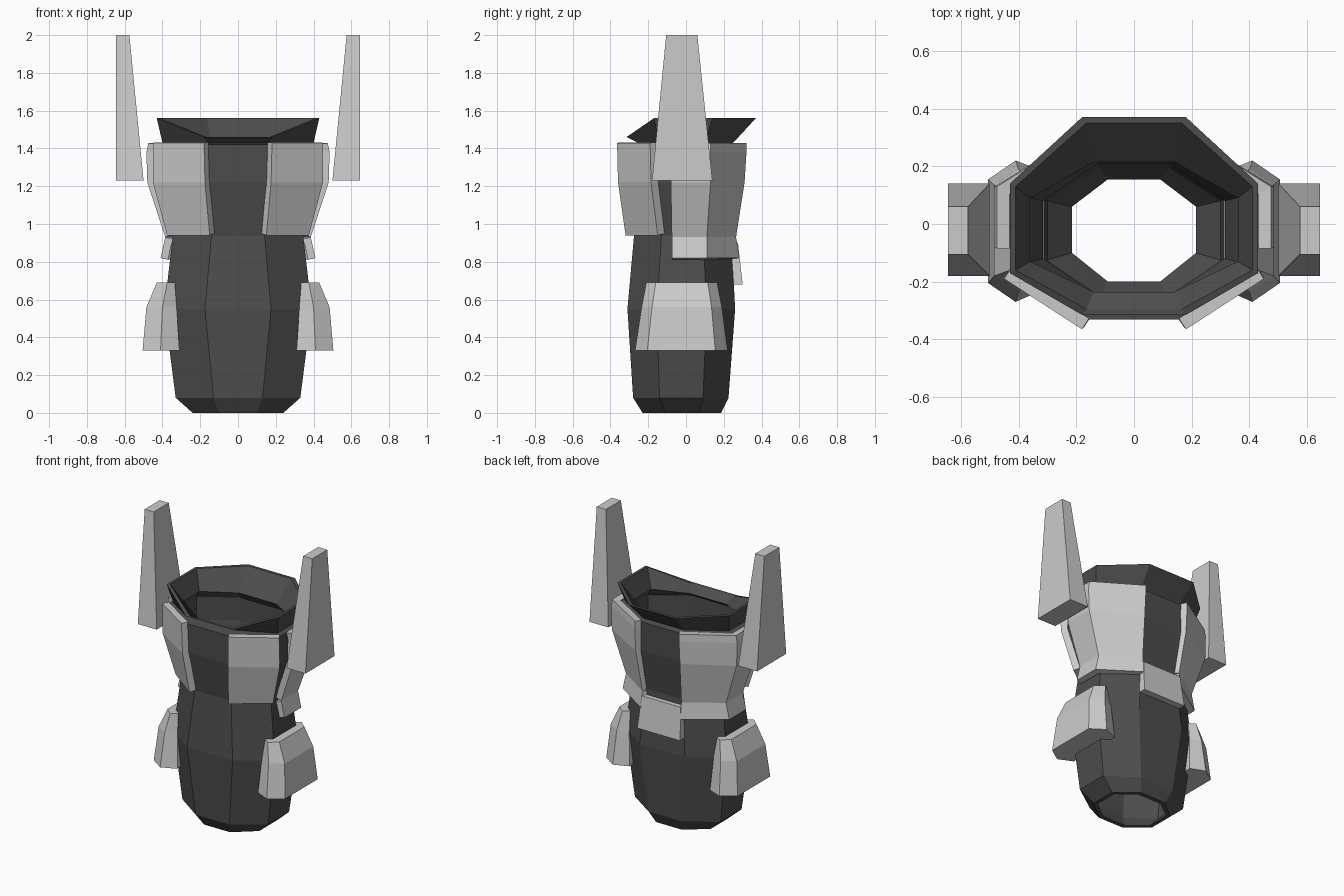
import bpy, bmesh
from mathutils import Vector

if "Cube" in bpy.data.objects:
    bpy.data.objects.remove(bpy.data.objects["Cube"])

dark = bpy.data.materials.new("dark_shell")
dark.diffuse_color = (0.075, 0.075, 0.075, 1)
dark.use_nodes = True
dark.node_tree.nodes["Principled BSDF"].inputs["Base Color"].default_value = dark.diffuse_color


def make_object(name, bm):
    me = bpy.data.meshes.new(name)
    bm.to_mesh(me)
    bm.free()
    ob = bpy.data.objects.new(name, me)
    bpy.context.collection.objects.link(ob)
    return ob


def mirror(ob):
    ob.modifiers.new("mirror", 'MIRROR').use_axis[0] = True


def loft(name, rings, loop=False):
    """Closed solid through rings; loop joins last ring to first instead of capping."""
    bm = bmesh.new()
    vs = [[bm.verts.new(p) for p in r] for r in rings]
    n = len(vs[0])
    pairs = list(zip(vs, vs[1:])) + ([(vs[-1], vs[0])] if loop else [])
    for a, b in pairs:
        for i in range(n):
            j = (i + 1) % n
            bm.faces.new((a[i], a[j], b[j], b[i]))
    if not loop:
        bm.faces.new(vs[0])
        bm.faces.new(vs[-1])
    bmesh.ops.recalc_face_normals(bm, faces=bm.faces)
    return make_object(name, bm)


def panel(name, rows, thick):
    """Armour sheet through rows of points, thickened inwards and mirrored."""
    bm = bmesh.new()
    vs = [[bm.verts.new(p) for p in r] for r in rows]
    for a, b in zip(vs, vs[1:]):
        for i in range(len(a) - 1):
            bm.faces.new((a[i], a[i + 1], b[i + 1], b[i]))
    bm.normal_update()
    for f in bm.faces:
        c = f.calc_center_median()
        if f.normal.dot(Vector((c.x, c.y, 0))) < 0:
            f.normal_flip()
    ob = make_object(name, bm)
    mirror(ob)
    s = ob.modifiers.new("thickness", 'SOLIDIFY')
    s.thickness, s.offset = thick, -1
    s.use_even_offset = True
    return ob


def octagon(z, x, xf, yf, ysf, ysb, yb, zf=None):
    zf = z if zf is None else zf
    half = [(xf, yf, zf), (x, ysf, z), (x, ysb, z), (xf, yb, z)]
    return half + [(-px, py, pz) for px, py, pz in reversed(half)]


# hollow torso shell: outside going up, over the collar, inside going down
body = loft("torso_shell", [
    octagon(0.00, .24, .10, -.23, -.11, .07, .185),
    octagon(0.08, .33, .13, -.28, -.14, .09, .225),
    octagon(0.55, .39, .175, -.31, -.155, .11, .26),
    octagon(0.94, .345, .14, -.275, -.13, .09, .24),
    octagon(1.22, .42, .175, -.325, -.16, .11, .28),
    octagon(1.42, .43, .18, -.33, -.16, .12, .285),
    octagon(1.43, .40, .155, -.255, -.14, .10, .25),
    octagon(1.56, .43, .18, -.315, -.17, .14, .37, 1.46),
    octagon(1.56, .41, .165, -.295, -.16, .13, .35, 1.46),
    octagon(1.43, .36, .14, -.235, -.13, .09, .215, 1.42),
    octagon(1.38, .39, .16, -.29, -.14, .10, .25),
    octagon(1.22, .39, .16, -.29, -.14, .10, .25),
    octagon(0.94, .315, .125, -.245, -.12, .08, .21),
    octagon(0.55, .36, .16, -.28, -.14, .10, .23),
    octagon(0.09, .30, .12, -.25, -.125, .08, .195),
    octagon(0.00, .215, .09, -.20, -.10, .06, .155),
], loop=True)
body.data.materials.append(dark)

# front chest plates
panel("chest_plate", [
    [(.18, -.365, 1.43), (.45, -.19, 1.43)],
    [(.175, -.36, 1.22), (.45, -.185, 1.22)],
    [(.15, -.32, .94), (.375, -.15, .94)],
], .045)

# plates wrapping each side towards the back
panel("side_back_plate", [
    [(.475, -.085, 1.43), (.475, .13, 1.43), (.17, .32, 1.43)],
    [(.485, -.08, 1.38), (.485, .13, 1.38), (.17, .32, 1.38)],
    [(.48, -.08, 1.22), (.48, .13, 1.22), (.17, .31, 1.22)],
    [(.385, -.075, .93), (.385, .11, .93), (.15, .265, .93)],
], .045)

# belt below the side plates
panel("waist_belt", [
    [(.385, -.075, .93), (.385, .11, .93), (.15, .265, .93)],
    [(.41, -.075, .82), (.41, .11, .82), (.15, .285, .82)],
], .04)

# flap at the centre of the back
loft("back_flap", [
    [(-.15, .215, .90), (.15, .215, .90), (.15, .275, .90), (-.15, .275, .90)],
    [(-.165, .235, .68), (.165, .235, .68), (.165, .30, .68), (-.165, .30, .68)],
])


# hip pads
def pad_ring(z, xi, xm, xo, y1, y2, y3, b1, b2, b3):
    return [(xi, y1, z), (xm, y2, z), (xo, y3, z), (xo, b3, z), (xm, b2, z), (xi, b1, z)]


mirror(loft("hip_pad", [
    pad_ring(.33, .31, .41, .505, -.225, -.27, -.205, .18, .22, .155),
    pad_ring(.56, .325, .40, .485, -.20, -.235, -.18, .16, .19, .135),
    pad_ring(.69, .335, .375, .43, -.18, -.21, -.16, .135, .165, .115),
]))

# tall shoulder fins
mirror(loft("shoulder_fin", [
    [(.50, -.18, 1.23), (.645, -.18, 1.23), (.645, .14, 1.23), (.50, .14, 1.23)],
    [(.575, -.105, 2), (.645, -.105, 2), (.645, .06, 2), (.575, .06, 2)],
]))
